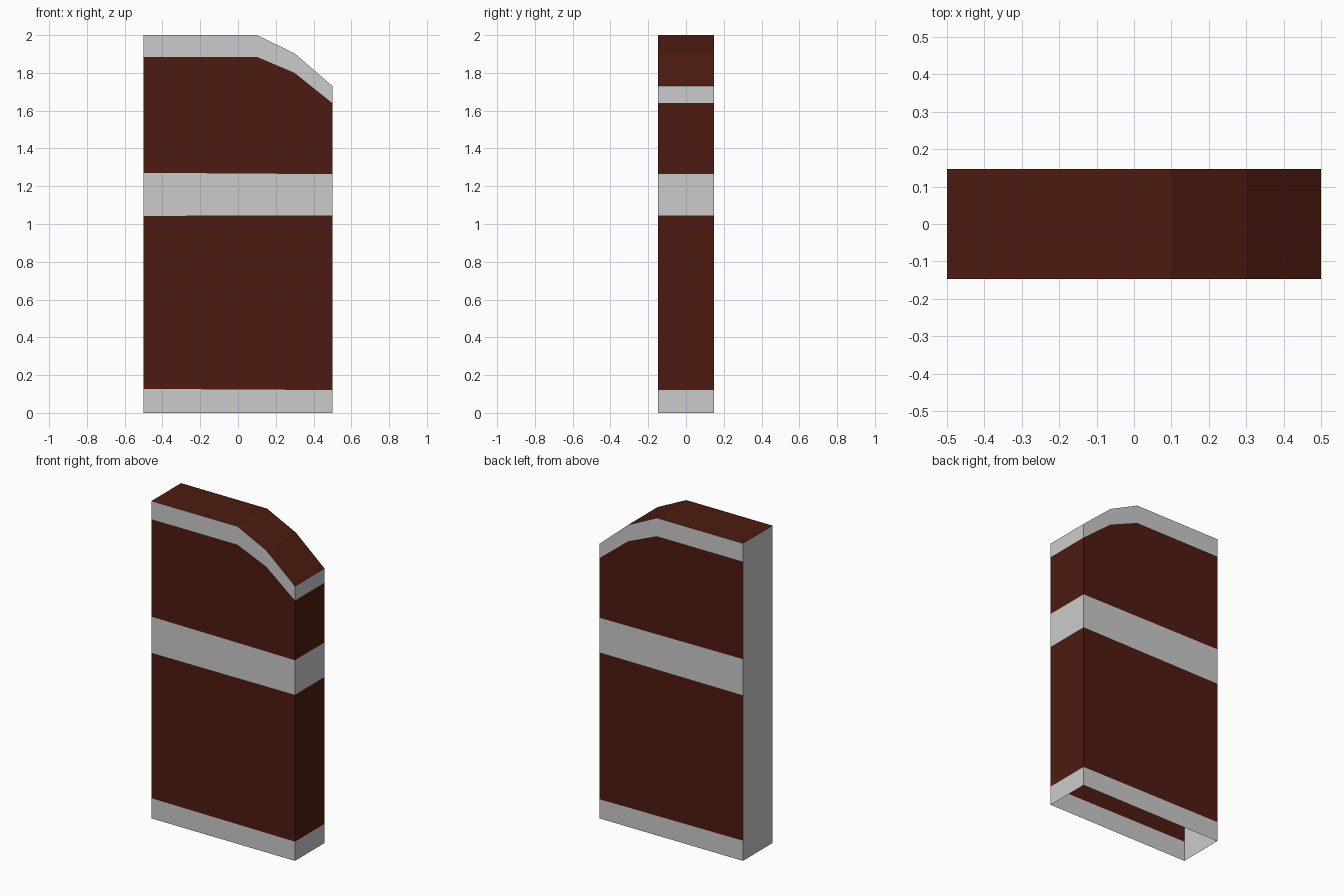
import bpy

if "Cube" in bpy.data.objects:
    bpy.data.objects.remove(bpy.data.objects["Cube"])

H = 0.147                      # half depth
XS = [-0.5, 0.1, 0.3, 0.5]     # columns where the outline bends

red = bpy.data.materials.new("dark_red")
red.diffuse_color = (0.075, 0.011, 0.005, 1)
red.use_nodes = True
red.node_tree.nodes["Principled BSDF"].inputs["Base Color"].default_value = red.diffuse_color


def make(name, verts, faces, mat=None):
    mesh = bpy.data.meshes.new(name)
    mesh.from_pydata(verts, [], faces)
    if mat:
        mesh.materials.append(mat)
    obj = bpy.data.objects.new(name, mesh)
    bpy.context.collection.objects.link(obj)


def around(heights):
    # front, right side and back run as one path
    front = [(x, -H, z) for x, z in zip(XS, heights)]
    back = [(x, H, z) for x, z in zip(XS, heights)]
    return front + back[::-1]


def wrap(name, low, high, mat=None):
    n = 2 * len(XS)
    faces = [(i, i + 1, n + i + 1, n + i) for i in range(n - 1)]
    make(name, around(low), faces, mat)


def slope(left, right):
    return [left + (right - left) * (x + 0.5) for x in XS]


# Height lines from the open bottom to the rounded top
lines = [
    slope(0, 0),
    slope(0.127, 0.121),
    slope(1.043, 1.046),
    slope(1.271, 1.264),
    [1.885, 1.885, 1.80, 1.64],
    [2.0, 2.0, 1.903, 1.73],
]
parts = [("base_band", None), ("lower_panel", red), ("middle_band", None),
         ("upper_panel", red), ("top_band", None)]


def wrap(name, low, high, mat=None):
    n = 2 * len(XS)
    faces = [(i, i + 1, n + i + 1, n + i) for i in range(n - 1)]
    make(name, around(low) + around(high), faces, mat)


# Bands and panels stacked up the walls
for (name, mat), low, high in zip(parts, lines, lines[1:]):
    wrap(name, low, high, mat)

# Curved roof
n = 2 * len(XS)
make("roof", around(lines[-1]),
     [(i, i + 1, n - 2 - i, n - 1 - i) for i in range(len(XS) - 1)], red)

# Plain left wall
make("left_wall", [(-0.5, H, 0), (-0.5, -H, 0), (-0.5, -H, 2), (-0.5, H, 2)],
     [(0, 1, 2, 3)])
